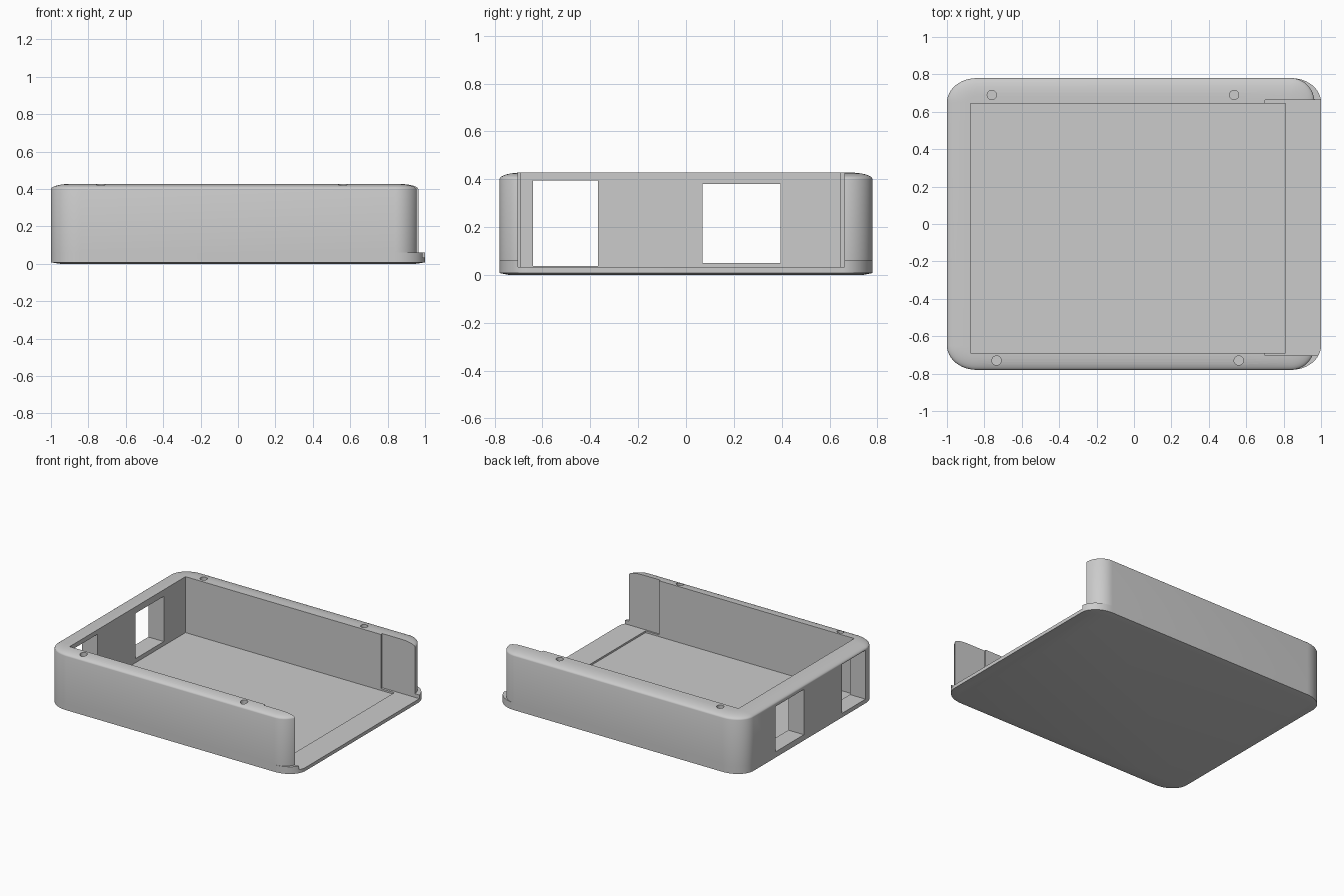
import bpy, bmesh, math
from mathutils import Matrix

cube = bpy.data.objects.get("Cube")
if cube:
    bpy.data.objects.remove(cube, do_unlink=True)

# Single plastic material
grey = bpy.data.materials.new("grey plastic")
grey.use_nodes = True
COL = (0.6, 0.6, 0.6, 1.0)
grey.diffuse_color = COL
bsdf = next(n for n in grey.node_tree.nodes if n.type == 'BSDF_PRINCIPLED')
bsdf.inputs["Base Color"].default_value = COL


def make_object(name, bm):
    bmesh.ops.recalc_face_normals(bm, faces=bm.faces)
    mesh = bpy.data.meshes.new(name)
    bm.to_mesh(mesh)
    bm.free()
    mesh.materials.append(grey)
    ob = bpy.data.objects.new(name, mesh)
    bpy.context.collection.objects.link(ob)
    return ob


def outline(x_max, inset, n=12):
    """Rounded rectangle with elliptical corners; the tangent points stay fixed in x."""
    y_max = 0.78 - inset * 0.8
    cx, cy = 0.84, 0.65
    corners = [(1, 1, 0), (-1, 1, 90), (-1, -1, 180), (1, -1, 270)]
    pts = []
    for sx, sy, start in corners:
        rx = (x_max if sx > 0 else 1.0) - cx - inset
        ry = y_max - cy
        for i in range(n + 1):
            a = math.radians(start + 90 * i / n)
            pts.append((sx * cx + rx * math.cos(a), sy * cy + ry * math.sin(a)))
    return pts


# Shell: base slab, ledge at the open end, walls and softly rounded rim
levels = [(0.0, 1.0, 0.05), (0.008, 1.0, 0.0), (0.06, 1.0, 0.0),
          (0.06, 0.965, 0.0)]
for k in range(9):
    a = math.radians(90 * k / 8)
    levels.append((0.40 + 0.028 * math.sin(a), 0.965, 0.118 * (1 - math.cos(a))))

bm = bmesh.new()
rings = [[bm.verts.new((x, y, z)) for x, y in outline(xm, ins)]
         for z, xm, ins in levels]
for low, high in zip(rings, rings[1:]):
    for i in range(len(low)):
        j = (i + 1) % len(low)
        bm.faces.new((low[i], low[j], high[j], high[i]))
bm.faces.new(rings[0][::-1])
bm.faces.new(rings[-1])
bmesh.ops.remove_doubles(bm, verts=bm.verts, dist=1e-5)
shell = make_object("enclosure_shell", bm)


def cut(cutter):
    """Subtract a cutter from the shell and discard it."""
    cutter.hide_render = True
    mod = shell.modifiers.new("cut", 'BOOLEAN')
    mod.operation = 'DIFFERENCE'
    mod.solver = 'EXACT'
    mod.object = cutter
    bpy.context.view_layer.objects.active = shell
    bpy.ops.object.modifier_apply(modifier=mod.name)
    bpy.data.objects.remove(cutter, do_unlink=True)


def box(x0, x1, y0, y1, z0, z1):
    bm = bmesh.new()
    bmesh.ops.create_cube(bm, size=1, matrix=Matrix.Translation(
        ((x0 + x1) / 2, (y0 + y1) / 2, (z0 + z1) / 2)) @ Matrix.Diagonal(
        (x1 - x0, y1 - y0, z1 - z0, 1)))
    return make_object("box_cutter", bm)


def cylinder(x, y, r, z0, z1):
    bm = bmesh.new()
    bmesh.ops.create_cone(bm, cap_ends=True, segments=24, radius1=r, radius2=r,
                          depth=z1 - z0,
                          matrix=Matrix.Translation((x, y, (z0 + z1) / 2)))
    return make_object("hole_cutter", bm)


# Main cavity, then the wider mouth with its raised threshold
cut(box(-0.875, 0.81, -0.69, 0.645, 0.02, 0.6))
cut(box(0.70, 1.2, -0.703, 0.662, 0.033, 0.6))

# Two connector windows through the closed end wall
cut(box(-1.2, -0.8, -0.64, -0.367, 0.038, 0.395))
cut(box(-1.2, -0.8, 0.07, 0.395, 0.05, 0.38))

# Four screw holes in the rim
for x, y in [(-0.76, 0.69), (0.535, 0.69), (-0.735, -0.73), (0.56, -0.73)]:
    cut(cylinder(x, y, 0.025, 0.32, 0.6))

# Smooth curved areas, keep machined edges crisp
bpy.ops.object.select_all(action='DESELECT')
shell.select_set(True)
bpy.context.view_layer.objects.active = shell
bpy.ops.object.shade_smooth_by_angle(angle=math.radians(30))
